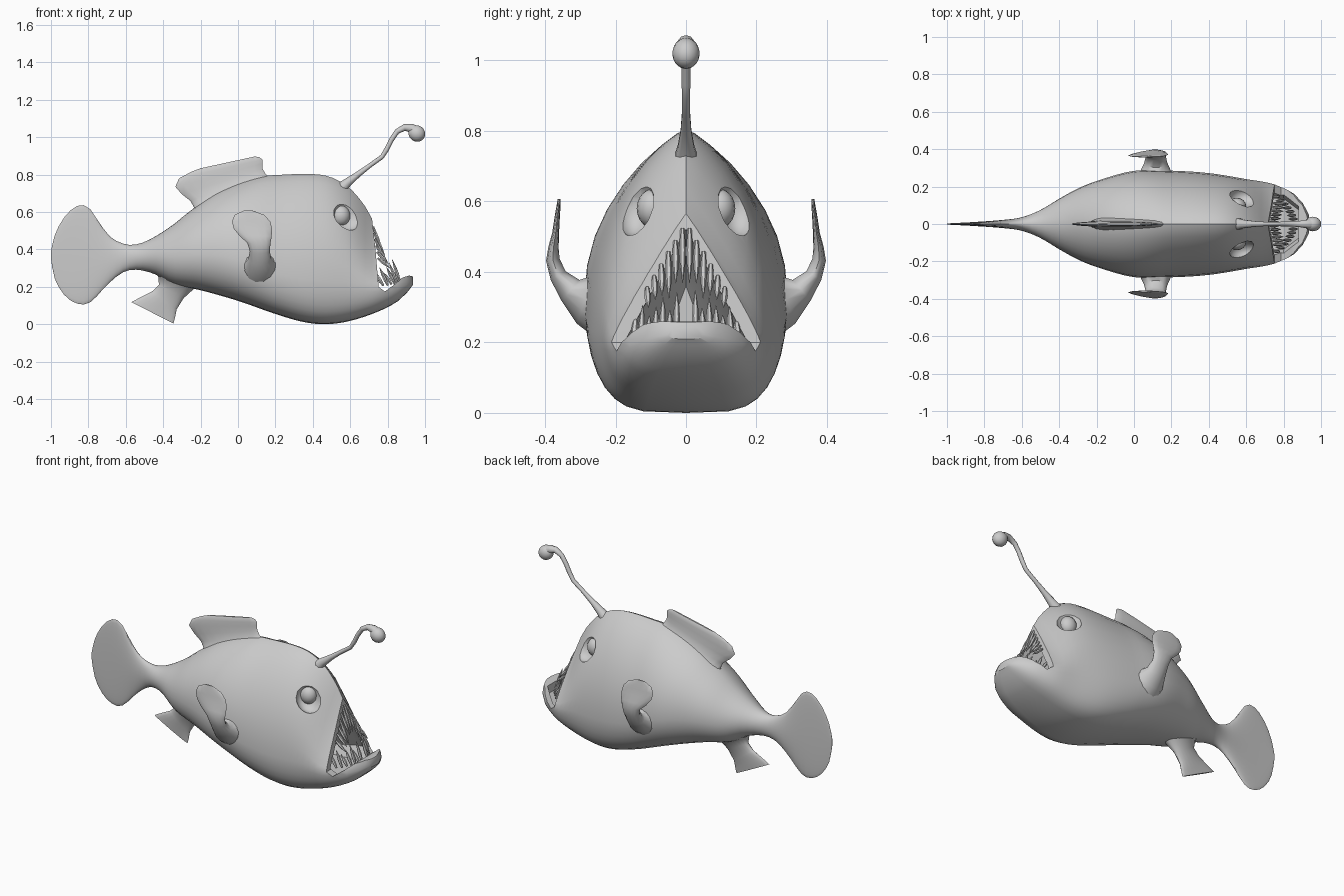
import bpy, bmesh, math, random
from mathutils import Vector, Matrix

if "Cube" in bpy.data.objects:
    bpy.data.objects.remove(bpy.data.objects["Cube"])

random.seed(4)
grey = bpy.data.materials.new("plain_grey")
grey.diffuse_color = (0.6, 0.6, 0.6, 1)
grey.use_nodes = True
grey.node_tree.nodes["Principled BSDF"].inputs["Base Color"].default_value = grey.diffuse_color


def make(name, bm, smooth=30):
    bmesh.ops.recalc_face_normals(bm, faces=bm.faces)
    me = bpy.data.meshes.new(name)
    bm.to_mesh(me)
    bm.free()
    me.materials.append(grey)
    ob = bpy.data.objects.new(name, me)
    bpy.context.collection.objects.link(ob)
    shade(ob, smooth)
    return ob


def select(ob):
    bpy.ops.object.select_all(action='DESELECT')
    ob.select_set(True)
    bpy.context.view_layer.objects.active = ob


def shade(ob, angle):
    select(ob)
    bpy.ops.object.shade_smooth_by_angle(angle=math.radians(angle))


def loft(name, rings, smooth=30):
    bm = bmesh.new()
    loops = [[bm.verts.new(p) for p in r] for r in rings]
    n = len(loops[0])
    for a, b in zip(loops, loops[1:]):
        for i in range(n):
            j = (i + 1) % n
            bm.faces.new((a[i], a[j], b[j], b[i]))
    bm.faces.new(loops[0])
    bm.faces.new(loops[-1])
    return make(name, bm, smooth)


def curve(pts, x):
    """Smooth interpolation through (x, value) points."""
    if x <= pts[0][0]:
        return pts[0][1]
    for i in range(len(pts) - 1):
        (x0, y0), (x1, y1) = pts[i], pts[i + 1]
        if x <= x1:
            def slope(k):
                a, b = pts[max(k - 1, 0)], pts[min(k + 1, len(pts) - 1)]
                return (b[1] - a[1]) / (b[0] - a[0])
            h, t = x1 - x0, (x - x0) / (x1 - x0)
            return (y0 * (2*t**3 - 3*t*t + 1) + y1 * (3*t*t - 2*t**3)
                    + h * slope(i) * (t**3 - 2*t*t + t) + h * slope(i + 1) * (t**3 - t*t))
    return pts[-1][1]


def circle(n):
    return [(math.cos(2 * math.pi * k / n), math.sin(2 * math.pi * k / n)) for k in range(n)]


def centre_fin(name, rows):
    """Fin on the centre plane: rows from root to tip, each (x0, z0, x1, z1, half thickness)."""
    loft(name, [[((x0 + x1) / 2 + (x1 - x0) / 2 * c, t * s, (z0 + z1) / 2 + (z1 - z0) / 2 * c)
                 for c, s in circle(20)] for x0, z0, x1, z1, t in rows], 50)


def ball(name, loc, radii, rot=0.0, seg=16):
    bm = bmesh.new()
    bmesh.ops.create_uvsphere(bm, u_segments=seg, v_segments=seg // 2 + 2, radius=1)
    bm.transform(Matrix.Translation(loc) @ Matrix.Rotation(rot, 4, 'Y') @ Matrix.Diagonal((*radii, 1)))
    return make(name, bm, 60)


# Body with tail fin, lofted along x
TOP = [(-1, .39), (-.985, .46), (-.95, .54), (-.9, .605), (-.84, .638), (-.79, .615), (-.74, .54),
       (-.68, .465), (-.6, .427), (-.53, .43), (-.45, .465), (-.35, .53), (-.25, .61), (-.1, .71),
       (.1, .785), (.25, .8), (.4, .803), (.5, .785), (.6, .725), (.68, .63), (.72, .56), (.8, .47),
       (.9, .32), (.935, .25)]
BOT = [(-1, .35), (-.985, .26), (-.95, .185), (-.9, .13), (-.83, .105), (-.78, .125), (-.7, .21),
       (-.62, .275), (-.55, .292), (-.45, .27), (-.35, .215), (-.2, .182), (0, .125), (.2, .055),
       (.35, .012), (.47, .0), (.6, .018), (.75, .068), (.85, .12), (.9, .165), (.935, .21)]
WIDE = [(-1, .003), (-.85, .011), (-.7, .022), (-.6, .036), (-.5, .075), (-.4, .135), (-.3, .19),
        (-.2, .23), (0, .284), (.2, .285), (.4, .272), (.6, .24), (.75, .212), (.85, .165), (.9, .115),
        (.935, .05)]
# Section exponents: upper width, upper height, lower width
UPPER = [(-.6, 1), (-.2, 1.2), (.2, 1.45), (.5, 1.55), (.7, 1.9), (.8, 1.9), (.935, 1.2)]
STEEP = [(-.6, 1), (.45, 1), (.6, 1.12), (.72, 1.65), (.8, 1.65), (.9, 1)]
LOWER = [(-.6, 1), (-.2, .8), (.2, .55), (.5, .47), (.935, .5)]
stations = [-1, -.993, -.98, -.96] + [-.93 + .035 * i for i in range(52)] + [.9, .92, .935]
N = 32
rings = []
for x in stations:
    top, bot, w = curve(TOP, x), curve(BOT, x), curve(WIDE, x)
    f = min(max((x + .5) / .7, 0), 1)
    zc = bot + (top - bot) * (.5 - .21 * f)
    ring = []
    for i in range(N):
        a = 2 * math.pi * i / N
        c, s = math.cos(a), math.sin(a)
        p = curve(UPPER if c > 0 else LOWER, x)
        z = zc + (c ** curve(STEEP, x) * (top - zc) if c > 0 else c * (zc - bot))
        ring.append((x, math.copysign(w * abs(s) ** p, s) if abs(s) > 1e-6 else 0, z))
    rings.append(ring)
body = loft("body", rings)

# Cutters: open jaw profile, mouth cavity and eye sockets
gape = loft("gape_cutter", [[(x, y, z) for x, z in (
    (.716, .57), (.735, .4), (.752, .2), (.785, .175), (.84, .215), (.88, .25),
    (.915, .26), (1.1, .23), (1.1, .7), (.76, .7))] for y in (-.5, .5)])
cavity = loft("cavity_cutter", [
    [(x, 0, apex), (x, w, zc), (x, w * .8, floor), (x, -w * .8, floor), (x, -w, zc)]
    for x, apex, w, zc, floor in ((.45, .36, .06, .2, .17), (.7, .52, .17, .205, .13),
                                  (.8, .525, .17, .215, .14), (.88, .5, .095, .25, .2))])
sockets = [ball("socket_cutter", (.595, s * .15, .59), (.085, .062, .09), .25) for s in (-1, 1)]
for cutter in [gape, cavity] + sockets:
    cutter.hide_render = True
    mod = body.modifiers.new("cut", 'BOOLEAN')
    mod.operation, mod.solver, mod.object = 'DIFFERENCE', 'EXACT', cutter
    select(body)
    bpy.ops.object.modifier_apply(modifier=mod.name)
    bpy.data.objects.remove(cutter)
shade(body, 30)

# Sunken eyes
for s in (-1, 1):
    ball("eye", (.55, s * .095, .58), (.05, .045, .055))

# Dorsal and anal fins, flared into the body at the root
centre_fin("dorsal_fin", [(-.26, .57, .24, .73, .1), (-.235, .625, .19, .775, .05), (-.255, .66, .15, .8, .026),
                          (-.3, .695, .132, .83, .018), (-.335, .735, .13, .858, .015),
                          (-.315, .78, .13, .88, .013), (-.25, .815, .115, .893, .01), (-.2, .834, .09, .897, .005)])
centre_fin("anal_fin", [(-.46, .32, -.17, .24, .12), (-.425, .25, -.235, .19, .06), (-.423, .21, -.29, .14, .032),
                        (-.46, .175, -.328, .08, .02), (-.52, .145, -.337, .035, .012),
                        (-.57, .118, -.345, .004, .007)])

# Pectoral fins: flared root, stem curving out and up into a rounded blade
FIN = [(.2, .33, -.04, .26, .19), (.25, .32, .005, .225, .125), (.285, .322, .035, .197, .075),
       (.328, .348, .055, .178, .04), (.363, .39, .063, .17, .025), (.378, .435, .05, .174, .02),
       (.376, .47, .01, .18, .015), (.37, .51, -.022, .182, .01), (.366, .55, -.032, .172, .008),
       (.362, .585, -.018, .14, .006), (.36, .607, .03, .08, .004)]
for s in (-1, 1):
    rings = []
    for i, (y, z, x0, x1, t) in enumerate(FIN):
        a, b = FIN[max(i - 1, 0)], FIN[min(i + 1, len(FIN) - 1)]
        d = Vector((b[0] - a[0], b[1] - a[1])).normalized()
        rings.append([((x0 + x1) / 2 + (x1 - x0) / 2 * c, s * (y + d.y * t * v), z - d.x * t * v)
                      for c, v in circle(14)])
    loft("pectoral_fin", rings, 45)

# Lure stalk and bulb
STALK = [(.545, .72, .035), (.585, .757, .024), (.64, .8, .016), (.7, .845, .012), (.77, .895, .012),
         (.795, .935, .013), (.82, .985, .013), (.85, 1.03, .014), (.89, 1.052, .018), (.925, 1.049, .024),
         (.955, 1.03, .03)]
rings = []
for i, (x, z, r) in enumerate(STALK):
    a, b = STALK[max(i - 1, 0)], STALK[min(i + 1, len(STALK) - 1)]
    d = Vector((b[0] - a[0], b[1] - a[1])).normalized()
    rings.append([(x - d.y * r * c, r * v, z + d.x * r * c) for c, v in circle(10)])
loft("lure_stalk", rings, 60)
ball("lure_bulb", (.956, 0, 1.02), (.046, .039, .043), .6)


def tooth(name, base, tip, r):
    base, tip = Vector(base), Vector(tip)
    d = tip - base
    rot = d.to_track_quat('Z', 'Y').to_matrix()
    loft(name, [[base + d * t + rot @ Vector((r * k * c, r * k * v, 0)) for c, v in circle(6)]
                for t, k in ((-.1, .6), (.35, 1), (.65, .75), (1, .08))], 50)


# Teeth hanging along the arch and rising from the lower jaw
for s in (-1, 1):
    for i in range(6):
        y = .01 + i * .02
        z = .525 - 1.6 * y
        ln = (.14, .11, .12, .08, .06, .05)[i]
        tooth("upper_tooth", (.725 + .25 * y, s * y, z), (.775 + .35 * y, s * y * .97, z - ln), .01)
    for i in range(7):
        y = .027 + i * .02
        x = .868 - 4.4 * y * y
        ln = (.1, .05, .085, .06, .035, .06, .03)[i] + random.uniform(0, .01)
        tooth("lower_tooth", (x, s * y, .235 - .15 * y), (x - .04, s * y * .97, .24 + ln), .01)
